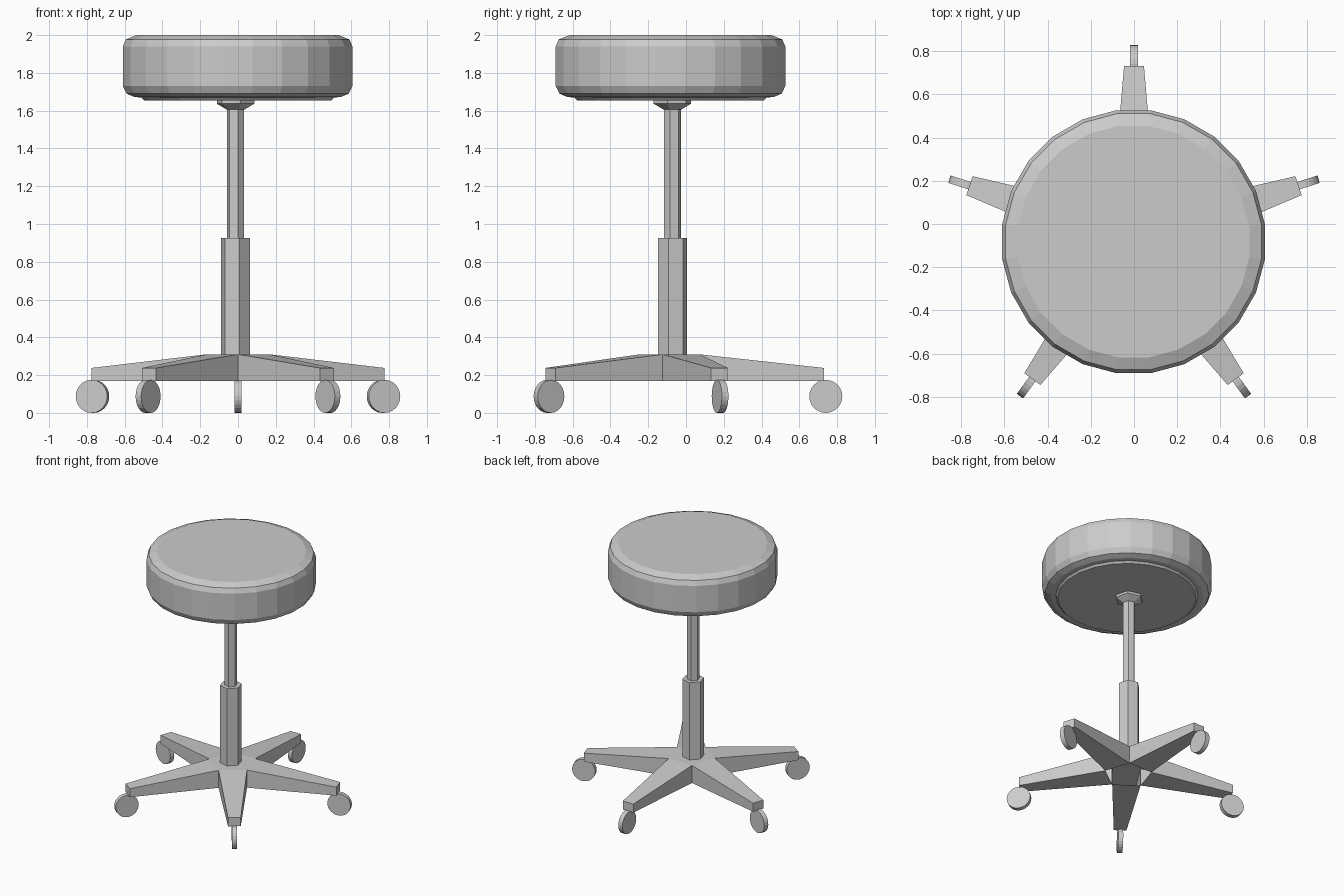
import bpy, bmesh
from math import sin, cos, pi, radians

if "Cube" in bpy.data.objects:
    bpy.data.objects.remove(bpy.data.objects["Cube"])

BASE_Y = -0.07


def make_object(name, bm):
    bmesh.ops.recalc_face_normals(bm, faces=bm.faces)
    mesh = bpy.data.meshes.new(name)
    bm.to_mesh(mesh)
    bm.free()
    obj = bpy.data.objects.new(name, mesh)
    bpy.context.collection.objects.link(obj)
    return obj


def lathe(name, profile, sides, start, center):
    """Revolve (radius, z) points into a capped faceted solid."""
    bm = bmesh.new()
    rings = [[bm.verts.new((center[0] + r * cos(start + 2 * pi * i / sides),
                            center[1] + r * sin(start + 2 * pi * i / sides), z))
              for i in range(sides)] for r, z in profile]
    for a, b in zip(rings, rings[1:]):
        for i in range(sides):
            j = (i + 1) % sides
            bm.faces.new((a[i], a[j], b[j], b[i]))
    bm.faces.new(rings[0][::-1])
    bm.faces.new(rings[-1])
    return make_object(name, bm)


# Padded round seat with a slightly recessed bottom plate
lathe("seat", [(0.50, 1.655), (0.515, 1.67), (0.55, 1.672), (0.593, 1.69),
               (0.613, 1.73), (0.613, 1.94), (0.597, 1.977), (0.54, 2.0)],
      24, radians(7.5), (-0.002, -0.082))

# Hexagonal mount and telescoping column
hub = (-0.013, -0.072)
turn = radians(-15)
lathe("seat_mount", [(0.047, 1.605), (0.103, 1.637), (0.103, 1.66)], 6, turn, hub)
lathe("upper_column", [(0.046, 0.90), (0.046, 1.62)], 6, turn, hub)
lathe("lower_column", [(0.08, 0.305), (0.08, 0.925)], 6, turn, hub)

# Five-armed star base, open under the hub
bm = bmesh.new()


def polar(r, side, angle, z):
    return bm.verts.new((r * cos(angle) - side * sin(angle),
                         BASE_Y + r * sin(angle) + side * cos(angle), z))


angles = [pi / 2 + 2 * pi * i / 5 for i in range(5)]
valleys = [(polar(0.175, 0, a - pi / 5, 0.17), polar(0.175, 0, a - pi / 5, 0.31))
           for a in angles]
for i, a in enumerate(angles):
    rb, rt = valleys[i]
    lb, lt = valleys[(i + 1) % 5]
    erb, ert = polar(0.80, -0.046, a, 0.17), polar(0.80, -0.046, a, 0.238)
    elb, elt = polar(0.80, 0.046, a, 0.17), polar(0.80, 0.046, a, 0.238)
    for face in ((rt, ert, elt, lt), (rb, lb, elb, erb), (rb, erb, ert, rt),
                 (lb, lt, elt, elb), (erb, elb, elt, ert)):
        bm.faces.new(face)
bm.faces.new([v[1] for v in valleys])
make_object("star_base", bm)

# Caster discs, rolling along each arm
for i, a in enumerate(angles):
    bpy.ops.mesh.primitive_cylinder_add(
        vertices=24, radius=0.0875, depth=0.036,
        location=(0.81 * cos(a), BASE_Y + 0.81 * sin(a), 0.0875),
        rotation=(pi / 2, 0, a))
    bpy.context.object.name = f"caster_{i + 1}"
